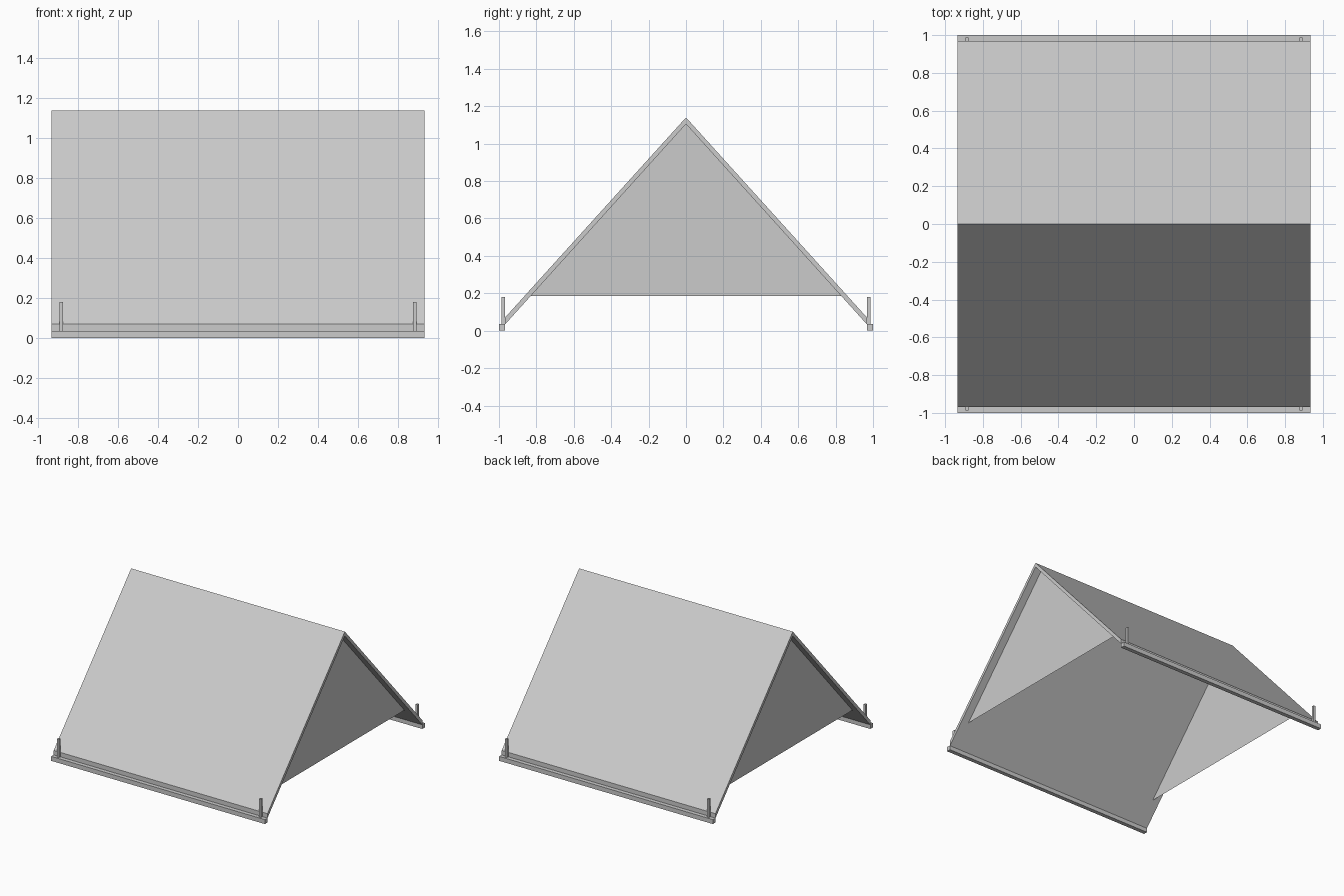
import bpy

if "Cube" in bpy.data.objects:
    bpy.data.objects.remove(bpy.data.objects["Cube"])

grey = bpy.data.materials.new("light_grey")
grey.diffuse_color = (0.6, 0.6, 0.6, 1)
grey.use_nodes = True
grey.node_tree.nodes["Principled BSDF"].inputs["Base Color"].default_value = grey.diffuse_color

HALF = 0.935            # half length of the roof along x
EAVE = 0.968            # y where the roof meets the rails


def mesh_object(name, verts, faces):
    me = bpy.data.meshes.new(name)
    me.from_pydata(verts, [], faces)
    me.materials.append(grey)
    ob = bpy.data.objects.new(name, me)
    bpy.context.collection.objects.link(ob)
    return ob


def extrude_x(name, profile, x0, x1):
    """Closed prism: a (y, z) profile, counter-clockwise seen from +x."""
    n = len(profile)
    verts = [(x, y, z) for x in (x0, x1) for y, z in profile]
    faces = [(i, (i + 1) % n, (i + 1) % n + n, i + n) for i in range(n)]
    faces = [f[::-1] for f in faces]
    faces += [tuple(range(n))[::-1], tuple(range(n, 2 * n))]
    ob = mesh_object(name, verts, [f for f in faces])
    # make all normals point outwards
    import bmesh
    bm = bmesh.new()
    bm.from_mesh(ob.data)
    bmesh.ops.recalc_face_normals(bm, faces=bm.faces)
    bm.to_mesh(ob.data)
    bm.free()
    return ob


def box(name, x0, x1, y0, y1, z0, z1):
    return extrude_x(name, [(y0, z0), (y1, z0), (y1, z1), (y0, z1)], x0, x1)


# Sloping roof slabs, meeting at the ridge
extrude_x("roof", [(-EAVE, 0.033), (0, 1.105), (EAVE, 0.033),
                   (EAVE, 0.07), (0, 1.14), (-EAVE, 0.07)], -HALF, HALF)

for s, side in ((-1, "front"), (1, "back")):
    # Rail along the foot of the roof
    y0, y1 = sorted((s * EAVE, s * 1.0))
    box(side + "_rail", -HALF, HALF, y0, y1, 0, 0.035)
    # Short upright posts on the rail ends
    y0, y1 = sorted((s * 0.967, s * 0.987))
    for t, end in ((-1, "left"), (1, "right")):
        x = t * 0.885
        box(f"{side}_{end}_post", x - 0.008, x + 0.008, y0, y1, 0.035, 0.18)

# Triangular gable sheets, set in from the roof ends
for t, end in ((-1, "left"), (1, "right")):
    x = t * 0.875
    mesh_object(end + "_gable",
                [(x, -0.832, 0.185), (x, 0.832, 0.185), (x, 0, 1.105)],
                [(0, 1, 2) if t > 0 else (2, 1, 0)])
